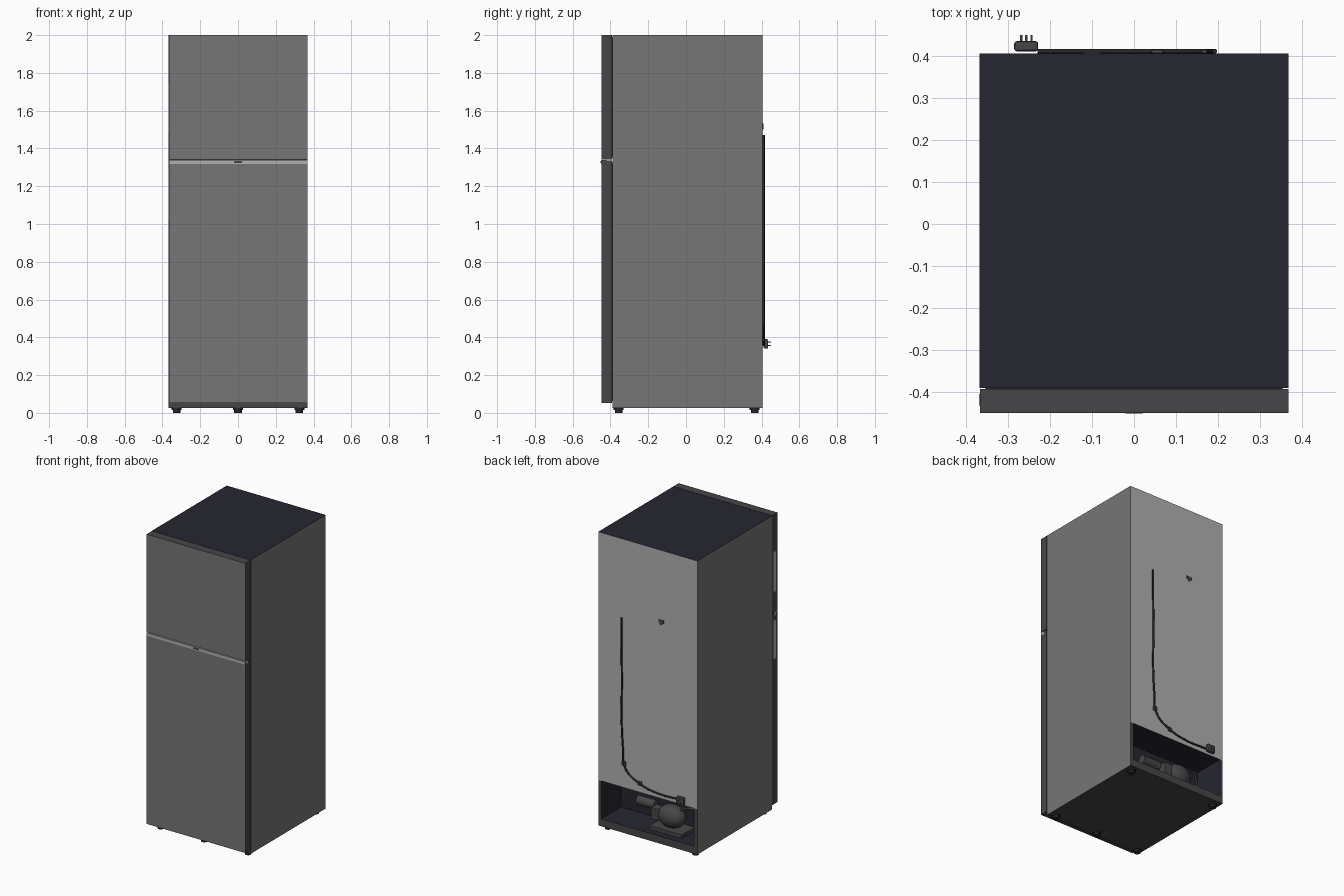
import bpy, bmesh, math
from mathutils import Vector

if "Cube" in bpy.data.objects:
    bpy.data.objects.remove(bpy.data.objects["Cube"])


def make_mat(name, rgb):
    m = bpy.data.materials.new(name)
    m.use_nodes = True
    col = (*rgb, 1)
    m.diffuse_color = col
    m.node_tree.nodes["Principled BSDF"].inputs["Base Color"].default_value = col
    return m


GREY = make_mat("mid grey steel", (0.18, 0.18, 0.18))
DARK = make_mat("dark grey plastic", (0.062, 0.062, 0.066))
NAVY = make_mat("dark navy", (0.019, 0.019, 0.03))
LIGHT = make_mat("light grey metal", (0.44, 0.44, 0.44))
BLACK = make_mat("black rubber", (0.02, 0.02, 0.021))


def finish(name, bm, mats, rule=None, smooth=False):
    bmesh.ops.recalc_face_normals(bm, faces=bm.faces)
    if rule:
        for f in bm.faces:
            f.material_index = rule(f)
    me = bpy.data.meshes.new(name)
    bm.to_mesh(me)
    bm.free()
    for m in mats:
        me.materials.append(m)
    ob = bpy.data.objects.new(name, me)
    bpy.context.collection.objects.link(ob)
    if smooth:
        bpy.ops.object.select_all(action='DESELECT')
        ob.select_set(True)
        bpy.context.view_layer.objects.active = ob
        bpy.ops.object.shade_smooth_by_angle()
    return ob


def box_bm(lo, hi):
    bm = bmesh.new()
    bmesh.ops.create_cube(bm, size=1)
    for v in bm.verts:
        v.co = Vector([l + (c + 0.5) * (h - l) for c, l, h in zip(v.co, lo, hi)])
    return bm


def box(name, lo, hi, mat, bevel=0):
    bm = box_bm(lo, hi)
    if bevel:
        bmesh.ops.bevel(bm, geom=bm.edges[:], offset=bevel, segments=2, profile=0.5, affect='EDGES')
    return finish(name, bm, [mat])


def cylinder(name, centre, r1, r2, depth, axis, mat, sides=24):
    bm = bmesh.new()
    bmesh.ops.create_cone(bm, cap_ends=True, segments=sides, radius1=r1, radius2=r2, depth=depth)
    turn = Vector((0, 0, 1)).rotation_difference(Vector(axis))
    for v in bm.verts:
        v.co = turn @ v.co + Vector(centre)
    return finish(name, bm, [mat], smooth=True)


def tube(name, points, radius, mat):
    cu = bpy.data.curves.new(name, 'CURVE')
    cu.dimensions = '3D'
    cu.bevel_depth = radius
    cu.bevel_resolution = 2
    cu.use_fill_caps = True
    sp = cu.splines.new('BEZIER')
    sp.bezier_points.add(len(points) - 1)
    for bp, p in zip(sp.bezier_points, points):
        bp.co = p
        bp.handle_left_type = bp.handle_right_type = 'AUTO'
    cu.materials.append(mat)
    ob = bpy.data.objects.new(name, cu)
    bpy.context.collection.objects.link(ob)


W, FRONT, BACK = 0.368, -0.39, 0.406
BAY_X, BAY_LOW, BAY_TOP, BAY_DEPTH = 0.345, 0.075, 0.33, 0.21

# Cabinet with a machine bay sunk into the lower back
bm = box_bm((-W, FRONT, 0.025), (W, BACK, 2))
for co, no in (((0, 0, BAY_LOW), (0, 0, 1)), ((0, 0, BAY_TOP), (0, 0, 1)),
               ((BAY_X, 0, 0), (1, 0, 0)), ((-BAY_X, 0, 0), (1, 0, 0))):
    bmesh.ops.bisect_plane(bm, geom=bm.verts[:] + bm.edges[:] + bm.faces[:], plane_co=co, plane_no=no)
bay = [f for f in bm.faces if f.normal.y > 0.9 and abs(f.calc_center_median().x) < 0.1
       and BAY_LOW < f.calc_center_median().z < BAY_TOP]
pushed = bmesh.ops.extrude_discrete_faces(bm, faces=bay)["faces"]
bmesh.ops.translate(bm, vec=(0, -BAY_DEPTH, 0), verts=pushed[0].verts[:])


def cabinet_rule(f):
    c, n = f.calc_center_median(), f.normal
    if abs(n.x) > 0.9 and abs(c.x) > W - 0.01:
        return 0
    if n.z > 0.9 and c.z > 1.9:
        return 2
    if n.y > 0.9 and c.y > BACK - 0.01:
        return 3 if c.z > BAY_TOP else 1
    if n.y < -0.9 or c.z < 0.03:
        return 1
    return 2


finish("cabinet", bm, [GREY, DARK, NAVY, LIGHT], cabinet_rule)

# Doors: grey front skin, dark edges
for name, low, high in (("lower_door", 0.052, 1.336), ("upper_door", 1.342, 2.0)):
    finish(name, box_bm((-W + 0.002, -0.448, low), (W, FRONT - 0.003, high)), [GREY, DARK],
           lambda f: 0 if f.normal.y < -0.9 else 1)
    box(name + "_gasket", (-W + 0.015, FRONT - 0.004, low + 0.01), (W - 0.015, FRONT, high - 0.01), BLACK)

# Trim between the doors with a small plain badge plate
box("door_trim", (-W + 0.002, -0.4495, 1.318), (W, -0.42, 1.3375), LIGHT)
box("badge_plate", (-0.02, -0.4515, 1.324), (0.02, -0.449, 1.333), DARK)

# Side grips on the opening edge
for name, low, high in (("upper_grip", 1.48, 1.75), ("lower_grip", 1.03, 1.29)):
    box(name, (-W - 0.001, -0.432, low), (-W + 0.004, -0.405, high), LIGHT)

# Feet
for i, (x, y) in enumerate(((-0.325, -0.357), (0, -0.357), (0.325, -0.357), (-0.325, 0.363), (0.325, 0.363))):
    cylinder(f"foot_{i + 1}", (x, y, 0.008), 0.02, 0.02, 0.016, (0, 0, 1), BLACK)
    cylinder(f"foot_collar_{i + 1}", (x, y, 0.021), 0.027, 0.027, 0.012, (0, 0, 1), BLACK)

# Power cord held by two clips
Y = BACK + 0.005
tube("power_cord", [(x, Y, z) for x, z in ((0.192, 1.47), (0.19, 1.1), (0.182, 0.6), (0.16, 0.46),
                                           (0.06, 0.392), (-0.07, 0.362), (-0.23, 0.362))], 0.006, BLACK)
for i, (x, z) in enumerate(((0.175, 0.495), (0.056, 0.392))):
    box(f"cord_clip_{i + 1}", (x - 0.014, BACK, z - 0.014), (x + 0.014, BACK + 0.009, z + 0.014), DARK, 0.002)

# Plug with three prongs
box("plug", (-0.285, BACK + 0.005, 0.34), (-0.228, 0.435, 0.39), DARK, 0.006)
for i, (x, z) in enumerate(((-0.268, 0.356), (-0.256, 0.376), (-0.244, 0.356))):
    cylinder(f"prong_{i + 1}", (x, 0.441, z), 0.003, 0.003, 0.018, (0, 1, 0), GREY, 10)

# Small latch plate on the back panel
box("back_latch", (-0.12, BACK, 1.512), (-0.08, BACK + 0.003, 1.532), DARK)
box("back_latch_tab", (-0.105, BACK, 1.5), (-0.09, BACK + 0.003, 1.512), DARK)

# Compressor on its base inside the bay
bm = bmesh.new()
bmesh.ops.create_uvsphere(bm, u_segments=24, v_segments=14, radius=1)
for v in bm.verts:
    v.co = Vector((v.co.x * 0.095 - 0.1, v.co.y * 0.07 + 0.29, v.co.z * 0.075 + 0.17))
finish("compressor", bm, [DARK], smooth=True)
box("compressor_base", (-0.22, 0.22, BAY_LOW), (0.02, 0.36, BAY_LOW + 0.025), DARK)
cylinder("filter_drier", (0.1, 0.27, 0.2), 0.03, 0.03, 0.13, (1, 0, 0), DARK)
box("relay_box", (-0.03, 0.27, 0.13), (0.03, 0.33, 0.21), DARK, 0.005)
tube("cooling_pipe", [(-0.15, 0.29, 0.22), (-0.24, 0.28, 0.25), (-0.29, 0.25, 0.19), (-0.3, 0.24, 0.09)], 0.007, DARK)
